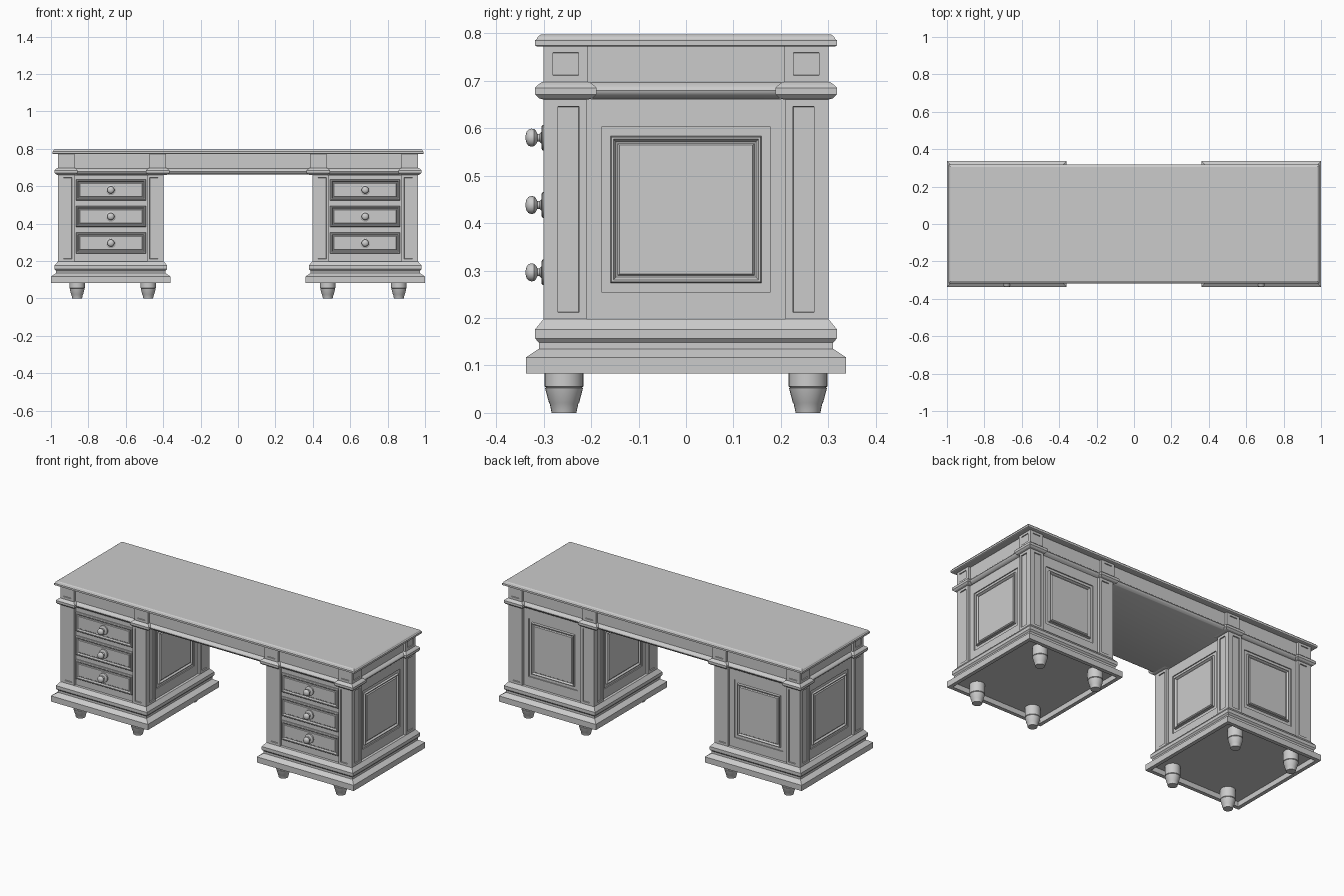
import bpy, bmesh, math
from mathutils import Matrix, Vector

if "Cube" in bpy.data.objects:
    bpy.data.objects.remove(bpy.data.objects["Cube"])

CX, HX, HY = 0.68, 0.283, 0.30      # pedestal centre and half sizes
POST = 0.09                         # post width


def finish(name, bm, smooth=False, recalc=True):
    if recalc:
        bmesh.ops.recalc_face_normals(bm, faces=bm.faces[:])
    me = bpy.data.meshes.new(name)
    bm.to_mesh(me)
    bm.free()
    ob = bpy.data.objects.new(name, me)
    bpy.context.collection.objects.link(ob)
    if smooth:
        bpy.context.view_layer.objects.active = ob
        ob.select_set(True)
        bpy.ops.object.shade_smooth_by_angle(angle=math.radians(35))
        ob.select_set(False)
    return ob


def loft(bm, loops):
    for a, b in zip(loops, loops[1:]):
        n = len(a)
        for i in range(n):
            j = (i + 1) % n
            bm.faces.new((a[i], a[j], b[j], b[i]))


def moulded_box(name, cx, cy, hx, hy, profile, smooth=False):
    """Stack of rectangles: profile = (outward offset, z)."""
    bm = bmesh.new()
    loops = []
    for o, z in profile:
        loops.append([bm.verts.new((cx + sx * (hx + o), cy + sy * (hy + o), z))
                      for sx, sy in ((-1, -1), (1, -1), (1, 1), (-1, 1))])
    loft(bm, loops)
    bm.faces.new(loops[0][::-1])
    bm.faces.new(loops[-1])
    return finish(name, bm, smooth)


def panel(bm, centre, angle, dist, u0, u1, z0, z1, steps):
    """Nested rectangles on a vertical face: steps = (inset, height off the face)."""
    m = Matrix.Translation(centre) @ Matrix.Rotation(angle, 4, 'Z')
    loops = []
    for i, n in steps:
        pts = ((u0 + i, z0 + i), (u1 - i, z0 + i), (u1 - i, z1 - i), (u0 + i, z1 - i))
        loops.append([bm.verts.new(m @ Vector((u, -dist - n, z))) for u, z in pts])
    loft(bm, loops)
    bm.faces.new(loops[-1])


def lathe(name, profile, matrix, segs=24):
    bm = bmesh.new()
    loops = [[bm.verts.new(matrix @ Vector((r * math.cos(2 * math.pi * k / segs),
                                            r * math.sin(2 * math.pi * k / segs), z)))
              for k in range(segs)] for r, z in profile]
    loft(bm, loops)
    bm.faces.new(loops[0][::-1])
    bm.faces.new(loops[-1])
    return finish(name, bm, True)


# Tabletop with eased upper edge
moulded_box("tabletop", 0, 0, 0.992, 0.318,
            [(-0.004, 0.772), (0, 0.774), (0, 0.785), (-0.004, 0.788),
             (-0.006, 0.793), (-0.012, 0.797)])

# Frieze with rounded lower moulding
bead = [(0.018 * math.sin(math.pi * k / 8), 0.662 + 0.034 * k / 8) for k in range(9)]
moulded_box("frieze", 0, 0, 0.948, 0.285, bead + [(0, 0.773)], True)

POST_STEPS = [(0, -0.03), (0, 0), (0.015, 0), (0.016, -0.006)]
SIDE_STEPS = [(0, -0.016), (0.032, -0.016), (0.032, -0.022), (0.051, -0.022),
              (0.053, -0.010), (0.057, -0.010), (0.063, -0.020), (0.066, -0.020),
              (0.070, -0.014)]
DRAWER_STEPS = [(0, -0.03), (0, -0.006), (0.004, -0.002), (0.009, -0.002),
                (0.014, -0.010), (0.018, -0.010), (0.021, -0.006)]
Z0, Z1 = 0.197, 0.661
DRAWER_Z = (0.296, 0.438, 0.58)

for s, side in ((-1, "left"), (1, "right")):
    c = Vector((s * CX, 0, 0))

    # Pedestal core
    moulded_box(f"{side}_pedestal_core", c.x, 0, HX - 0.026, HY - 0.026,
                [(0, 0.15), (0, 0.67)])

    # Corner posts and recessed side panels
    posts, panels = bmesh.new(), bmesh.new()
    for k in range(4):
        a = k * math.pi / 2
        half, dist = (HX, HY) if k % 2 == 0 else (HY, HX)
        w = half - POST
        for u0, u1 in ((-half, -w), (w, half)):
            panel(posts, c, a, dist, u0, u1, Z0, Z1, POST_STEPS)
        if k == 0:
            panel(panels, c, a, dist, -w, w, Z0, Z1, [(0, -0.03), (0, -0.016)])
        else:
            # plain field below and above, framed panel between
            zs = (0.223, 0.634)
            panel(panels, c, a, dist, -w, w, Z0, zs[0], [(0, -0.016)])
            panel(panels, c, a, dist, -w, w, zs[1], Z1, [(0, -0.016)])
            panel(panels, c, a, dist, -w, w, *zs, SIDE_STEPS)
    finish(f"{side}_corner_posts", posts, recalc=False)
    finish(f"{side}_side_panels", panels, recalc=False)

    # Drawers and turned knobs
    for n, z in enumerate(DRAWER_Z):
        bm = bmesh.new()
        panel(bm, c, 0, HY, -0.187, 0.187, z - 0.056, z + 0.056, DRAWER_STEPS)
        finish(f"{side}_drawer_{n + 1}", bm, recalc=False)
        lathe(f"{side}_knob_{n + 1}",
              [(0.027, -0.010), (0.027, 0.002), (0.024, 0.004), (0.012, 0.005),
               (0.008, 0.009), (0.008, 0.013), (0.014, 0.016), (0.018, 0.020),
               (0.019, 0.026), (0.017, 0.032), (0.012, 0.036), (0.004, 0.038)],
              Matrix.Translation((c.x, -HY, z)) @ Matrix.Rotation(math.pi / 2, 4, 'X'))

    # Stepped plinth, hollow underneath
    moulded_box(f"{side}_plinth", c.x, 0, HX, HY,
                [(0.015, 0.113), (0.015, 0.083), (0.037, 0.083), (0.037, 0.117),
                 (0.010, 0.135), (0.010, 0.148), (0.018, 0.157), (0.018, 0.176),
                 (0, 0.198)])

    # Turned feet
    for dx in (-0.19, 0.19):
        for y in (-0.257, 0.257):
            lathe(f"{side}_foot",
                  [(0.026, 0), (0.030, 0.019), (0.032, 0.022), (0.040, 0.052),
                   (0.038, 0.054), (0.041, 0.056), (0.041, 0.116)],
                  Matrix.Translation((s * 0.67 + dx, y, 0)))

    # Frieze corner blocks with collar moulding and square panels
    for x in (0.919, 0.429):
        for sy in (-1, 1):
            bc = Vector((s * x, sy * 0.2535, 0))
            bx, by = 0.044, 0.0465
            moulded_box(f"{side}_block_collar", bc.x, bc.y, bx, by,
                        [(0, 0.660), (0.010, 0.663), (0.018, 0.671), (0.018, 0.685),
                         (0.012, 0.691), (0.004, 0.697), (-0.008, 0.698),
                         (-0.008, 0.773)])
            bm = bmesh.new()
            for k in range(4):
                half, dist = (bx, by) if k % 2 == 0 else (by, bx)
                panel(bm, bc, k * math.pi / 2, dist, -half, half, 0.697, 0.773,
                      [(0, -0.02), (0, 0), (0.014, 0), (0.015, -0.005)])
            finish(f"{side}_frieze_block", bm, recalc=False)
